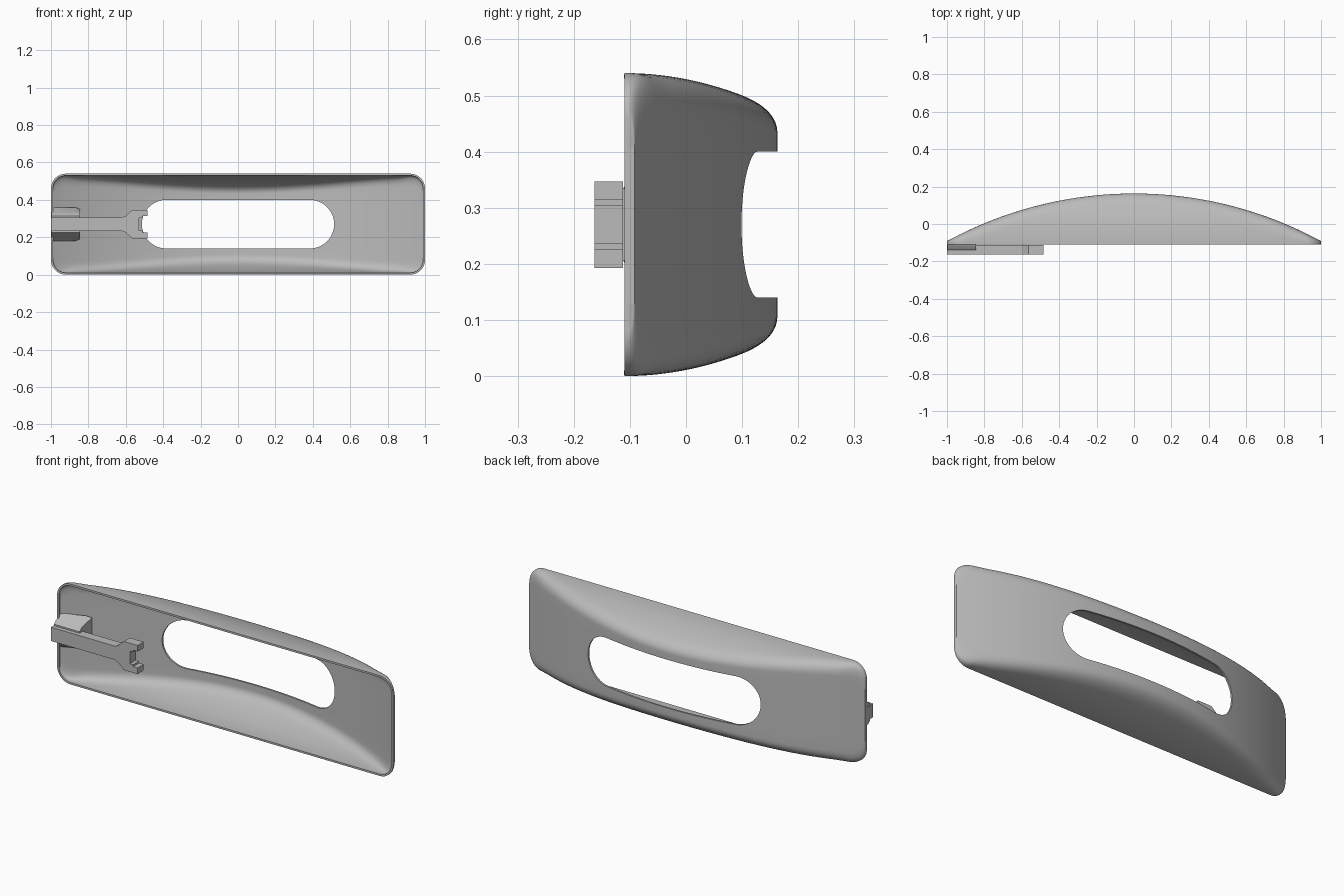
import bpy, bmesh, math

cube = bpy.data.objects.get("Cube")
if cube:
    bpy.data.objects.remove(cube)

MID, RIM = 0.27, -0.11          # mid height, front rim plane
RADIUS, BACK = 2.09, 0.163      # curve of the back
CORNER, HALF = 0.08, 0.27

grey = bpy.data.materials.new("plain grey")
grey.use_nodes = True
grey.diffuse_color = (0.5, 0.5, 0.5, 1)
grey.node_tree.nodes["Principled BSDF"].inputs["Base Color"].default_value = (0.5, 0.5, 0.5, 1)


def make(name, bm):
    bmesh.ops.recalc_face_normals(bm, faces=bm.faces[:])
    mesh = bpy.data.meshes.new(name)
    bm.to_mesh(mesh)
    bm.free()
    obj = bpy.data.objects.new(name, mesh)
    bpy.context.collection.objects.link(obj)
    mesh.materials.append(grey)
    return obj


def loft(name, rings):
    """Solid through matching closed rings of points."""
    bm = bmesh.new()
    rows = [[bm.verts.new(p) for p in ring] for ring in rings]
    n = len(rows[0])
    for a, b in zip(rows, rows[1:]):
        for i in range(n):
            j = (i + 1) % n
            bm.faces.new((a[i], a[j], b[j], b[i]))
    bm.faces.new(rows[0])
    bm.faces.new(rows[-1])
    return make(name, bm)


def back_y(x):
    return BACK - RADIUS + math.sqrt(RADIUS ** 2 - x * x)


def section(x):
    """Upper half of the cross-section, from the rim to the middle: (y, z)."""
    depth = back_y(x) - RIM
    over = max(0, abs(x) - 1 + CORNER)
    top = HALF - CORNER + math.sqrt(max(0, CORNER ** 2 - over ** 2))
    start = depth - min(0.07, 0.75 * depth)
    wall = [(t, top - 0.9 * t * t) for t in (start * i / 8 for i in range(9))]
    z0 = wall[-1][1]
    z1 = z0 - 1.8 * start * (depth - start)
    z2 = z0 - 0.07
    pts = wall
    for i in range(1, 11):
        k = i / 10
        a, b, c = (1 - k) ** 2, 2 * k * (1 - k), k * k
        pts.append((a * start + (b + c) * depth, a * z0 + b * z1 + c * z2))
    pts += [(depth, z2 * (1 - i / 4)) for i in range(1, 5)]
    return [(RIM + t, z) for t, z in pts]


# Curved shell: sections along x, closed by a short wall at each end
bm = bmesh.new()
COLS = 48
columns = []
for i in range(-COLS, COLS + 1):
    x = math.sin(i / COLS * math.pi / 2)
    half = section(x)
    full = half + [(y, -z) for y, z in reversed(half[:-1])]
    ring = [(x, y, MID + z) for y, z in full]
    lip = [(x, RIM, p[2]) for p in ring]
    if i == -COLS:
        columns.append(lip)
    columns.append(ring)
    if i == COLS:
        columns.append(lip)
grid = [[bm.verts.new(p) for p in col] for col in columns]
for a, b in zip(grid, grid[1:]):
    for j in range(len(a) - 1):
        bm.faces.new((a[j], a[j + 1], b[j + 1], b[j]))
bmesh.ops.remove_doubles(bm, verts=bm.verts[:], dist=0.0002)
shell = make("shell", bm)
if sum(p.normal.y * p.area for p in shell.data.polygons) < 0:
    shell.data.flip_normals()
solid = shell.modifiers.new("thickness", 'SOLIDIFY')
solid.thickness = 0.01
solid.offset = -1

# Long rounded window through the back
SLOT_R, SLOT_X = 0.13, 0.384
outline = []
for side in (1, -1):
    for i in range(25):
        a = math.pi * (i / 24 - 0.5)
        outline.append((side * (SLOT_X + SLOT_R * math.cos(a)), MID + side * SLOT_R * math.sin(a)))
cutter = loft("window_cutter", [[(x, y, z) for x, z in outline] for y in (0, 0.4)])
cutter.hide_render = True
cut = shell.modifiers.new("window", 'BOOLEAN')
cut.object = cutter
cut.operation = 'DIFFERENCE'
cut.solver = 'EXACT'
bpy.context.view_layer.objects.active = shell
shell.select_set(True)
for name in ("thickness", "window"):
    bpy.ops.object.modifier_apply(modifier=name)
bpy.data.objects.remove(cutter)
bpy.ops.object.shade_smooth_by_angle(angle=math.radians(35))

# Clip arm ending in a fork, cantilevered in front of the shell
upper = [(-1, 0.037), (-0.62, 0.037), (-0.6, 0.045), (-0.565, 0.077), (-0.483, 0.077),
         (-0.483, 0.044), (-0.51, 0.044), (-0.51, 0.034), (-0.53, 0.034)]
arm = upper + [(x, -z) for x, z in reversed(upper)]
loft("clip_arm", [[(x, y, MID + z) for x, z in arm] for y in (-0.163, -0.112)])

# Flared base joining the arm to the shell
flare = [(-0.14, 0.045), (-0.122, 0.06), (-0.112, 0.064)]


def base_ring(x, foot, spread):
    side = flare + [(foot, spread)]
    return [(x, y, MID + z) for y, z in side] + [(x, y, MID - z) for y, z in reversed(side)]


base = loft("clip_base", [base_ring(-0.998, -0.098, 0.09), base_ring(-0.87, -0.05, 0.09),
                          base_ring(-0.845, -0.035, 0.08)])
bpy.ops.object.select_all(action='DESELECT')
base.select_set(True)
bpy.context.view_layer.objects.active = base
bpy.ops.object.shade_smooth_by_angle(angle=math.radians(35))
